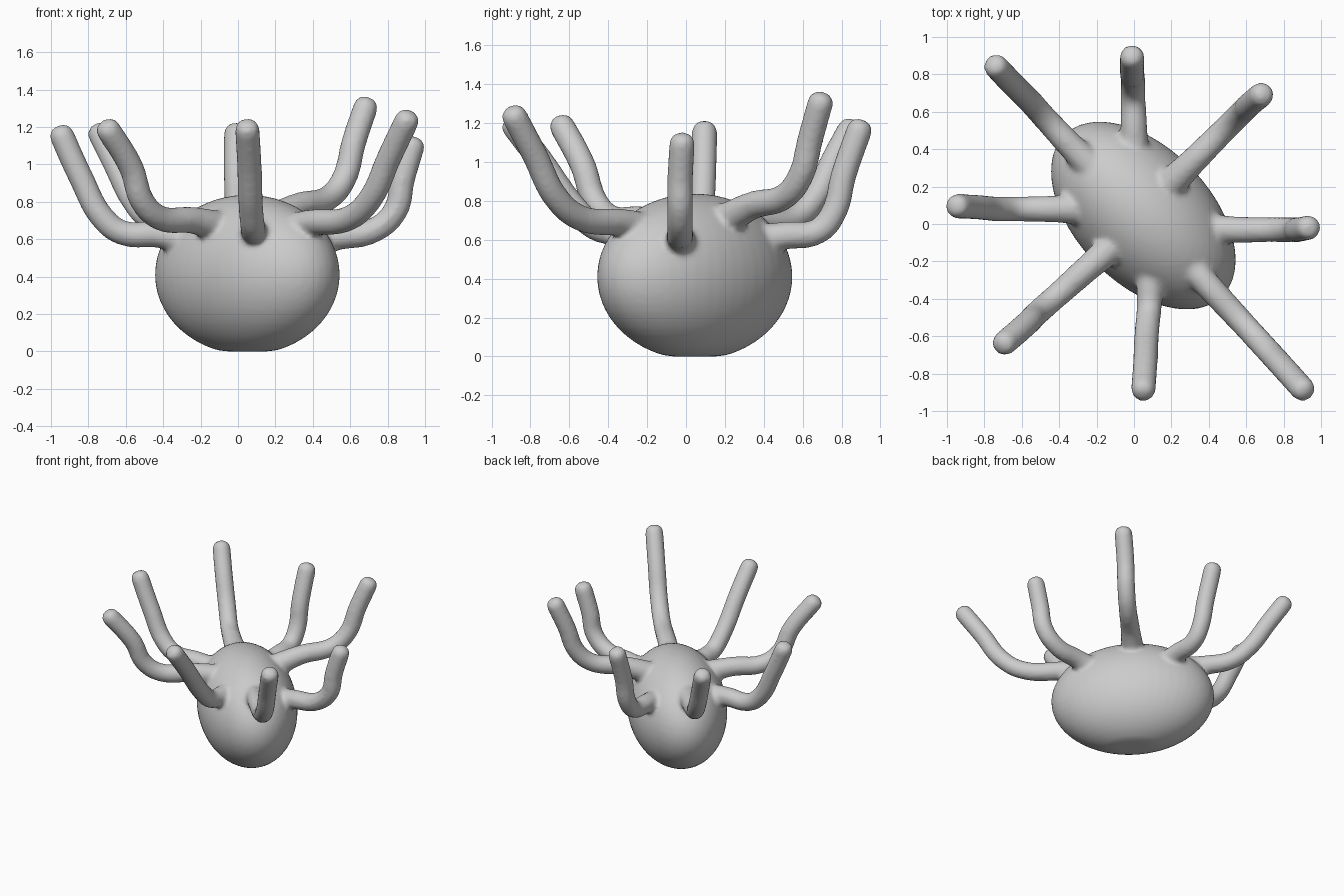
import bpy, bmesh, math
from mathutils import Matrix, Vector

if "Cube" in bpy.data.objects:
    bpy.data.objects.remove(bpy.data.objects["Cube"])

clay = bpy.data.materials.new("clay grey")
clay.diffuse_color = (0.6, 0.6, 0.6, 1)
clay.use_nodes = True
clay.node_tree.nodes["Principled BSDF"].inputs["Base Color"].default_value = clay.diffuse_color
ARM_R = 0.067

# Arm centre lines, from the root inside the body to the tip
ARMS = {
    "west": [(-.28, .08, .60), (-.42, .08, .625), (-.62, .08, .635), (-.72, .08, .71), (-.84, .09, .93), (-.94, .095, 1.15)],
    "south_west": [(-.08, -.09, .66), (-.24, -.23, .70), (-.42, -.39, .715), (-.51, -.47, .80), (-.57, -.53, .98), (-.69, -.635, 1.18)],
    "south": [(.08, -.16, .63), (.085, -.32, .64), (.08, -.46, .66), (.07, -.56, .75), (.06, -.75, 1.01), (.05, -.88, 1.18)],
    "south_east": [(.24, -.15, .64), (.38, -.31, .685), (.60, -.55, .715), (.71, -.67, .82), (.81, -.78, 1.04), (.90, -.88, 1.23)],
    "east": [(.36, -.02, .57), (.52, -.03, .61), (.72, -.03, .645), (.84, -.03, .75), (.88, -.03, .92), (.93, -.02, 1.09)],
    "north_east": [(.18, .20, .70), (.32, .34, .775), (.49, .51, .825), (.57, .59, .93), (.62, .64, 1.12), (.68, .69, 1.30)],
    "north": [(0, .34, .59), (0, .50, .62), (-.005, .68, .645), (-.005, .76, .74), (-.01, .81, .93), (-.01, .89, 1.16)],
    "north_west": [(-.20, .28, .66), (-.34, .42, .68), (-.47, .56, .71), (-.56, .66, .81), (-.66, .76, 1.01), (-.735, .84, 1.16)],
}


def arm_mesh(points):
    """Round tube with a flared root and a rounded tip."""
    pts = [Vector(p) for p in points]
    d = (pts[-1] - pts[-2]).normalized()
    radii = [1.3, 1.08] + [1.0] * (len(pts) - 2)
    for step, r in ((.03, .92), (.05, .68), (.06, .3)):
        pts.append(Vector(points[-1]) + d * step)
        radii.append(r)
    curve = bpy.data.curves.new("arm_path", "CURVE")
    curve.dimensions = "3D"
    curve.bevel_depth = ARM_R
    curve.bevel_resolution = 5
    curve.use_fill_caps = True
    curve.resolution_u = 8
    spline = curve.splines.new("BEZIER")
    spline.bezier_points.add(len(pts) - 1)
    for bp, p, r in zip(spline.bezier_points, pts, radii):
        bp.co, bp.radius = p, r
        bp.handle_left_type = bp.handle_right_type = "AUTO"
    helper = bpy.data.objects.new("arm_path", curve)
    bpy.context.collection.objects.link(helper)
    bpy.context.view_layer.update()
    mesh = bpy.data.meshes.new_from_object(
        helper.evaluated_get(bpy.context.evaluated_depsgraph_get()))
    bpy.data.objects.remove(helper)
    return mesh


bm = bmesh.new()

# Egg-shaped body lying on the diagonal, flattened underneath
matrix = (Matrix.Translation((.05, .045, .41))
          @ Matrix.Rotation(math.radians(-46), 4, "Z")
          @ Matrix.Diagonal((.605, .362, .427, 1)))
body = bmesh.ops.create_uvsphere(bm, u_segments=48, v_segments=28, radius=1, matrix=matrix)
for v in body["verts"]:
    v.co.z = max(v.co.z, 0)

# Eight raised arms
for points in ARMS.values():
    mesh = arm_mesh(points)
    bm.from_mesh(mesh)
    bpy.data.meshes.remove(mesh)
bmesh.ops.remove_doubles(bm, verts=bm.verts, dist=1e-5)
bmesh.ops.recalc_face_normals(bm, faces=bm.faces)

mesh = bpy.data.meshes.new("body_with_arms")
bm.to_mesh(mesh)
bm.free()
mesh.materials.clear()
mesh.materials.append(clay)
for poly in mesh.polygons:
    poly.material_index = 0
obj = bpy.data.objects.new("body_with_arms", mesh)
bpy.context.collection.objects.link(obj)

# Fuse the parts into one softly blended skin
remesh = obj.modifiers.new("fuse", "REMESH")
remesh.mode = "VOXEL"
remesh.voxel_size = 0.016
remesh.use_smooth_shade = True
smooth = obj.modifiers.new("blend", "SMOOTH")
smooth.factor = 0.5
smooth.iterations = 6
